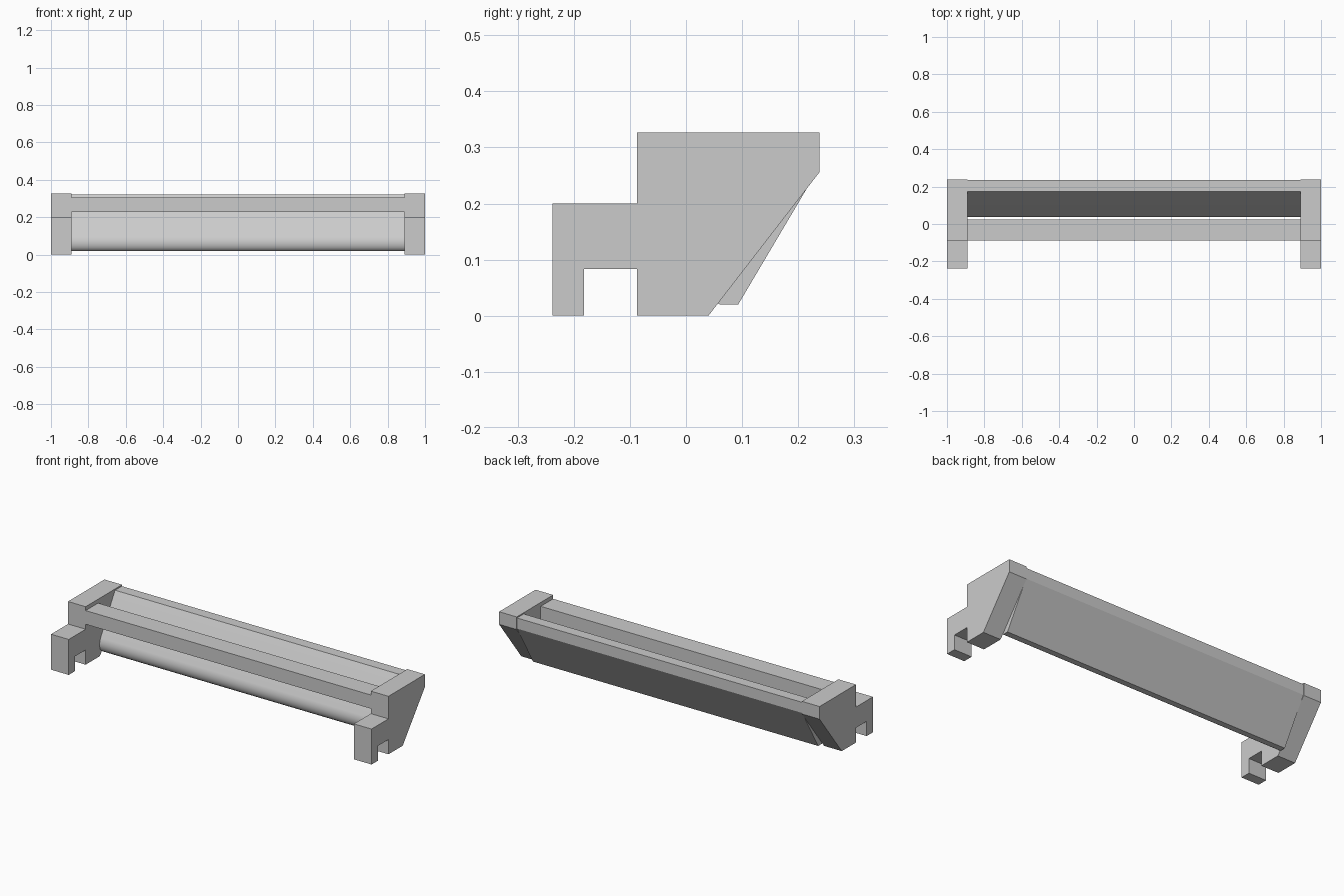
import bpy
import bmesh
from math import radians

cube = bpy.data.objects.get("Cube")
if cube:
    bpy.data.objects.remove(cube, do_unlink=True)

grey = bpy.data.materials.new("plain grey")
grey.use_nodes = True
colour = (0.6, 0.6, 0.6, 1)
grey.diffuse_color = colour
grey.node_tree.nodes["Principled BSDF"].inputs["Base Color"].default_value = colour


def extrude_profile(name, profile, x0, x1, smooth=False):
    """Extrude a closed (y, z) profile along x."""
    bm = bmesh.new()
    face = bm.faces.new([bm.verts.new((x0, y, z)) for y, z in profile])
    result = bmesh.ops.extrude_face_region(bm, geom=[face])
    moved = [g for g in result["geom"] if isinstance(g, bmesh.types.BMVert)]
    bmesh.ops.translate(bm, verts=moved, vec=(x1 - x0, 0, 0))
    bmesh.ops.recalc_face_normals(bm, faces=bm.faces)
    mesh = bpy.data.meshes.new(name)
    bm.to_mesh(mesh)
    bm.free()
    mesh.materials.append(grey)
    obj = bpy.data.objects.new(name, mesh)
    bpy.context.collection.objects.link(obj)
    if smooth:
        bpy.ops.object.select_all(action="DESELECT")
        obj.select_set(True)
        bpy.context.view_layer.objects.active = obj
        bpy.ops.object.shade_smooth_by_angle(angle=radians(30))
    return obj


INNER = 0.89

# End brackets with a stepped front hook and a slanted back
bracket = [(-0.238, 0), (-0.182, 0), (-0.182, 0.083), (-0.087, 0.083),
           (-0.087, 0), (0.04, 0), (0.238, 0.256), (0.238, 0.327),
           (-0.087, 0.327), (-0.087, 0.2), (-0.238, 0.2)]
extrude_profile("left_bracket", bracket, INNER, 1)
extrude_profile("right_bracket", bracket, -1, -INNER)

# Front crossbar
bar = [(-0.087, 0.228), (0.024, 0.228), (0.024, 0.305), (-0.087, 0.305)]
extrude_profile("front_crossbar", bar, -INNER, INNER)

# Slanted back panel with a rounded lower lip
panel = [(0.235, 0.32), (0.175, 0.32), (0.046, 0.1), (0.041, 0.088),
         (0.038, 0.075), (0.037, 0.062), (0.039, 0.049), (0.043, 0.037),
         (0.05, 0.027), (0.06, 0.02), (0.093, 0.02), (0.235, 0.26)]
extrude_profile("slanted_panel", panel, -INNER, INNER, smooth=True)
